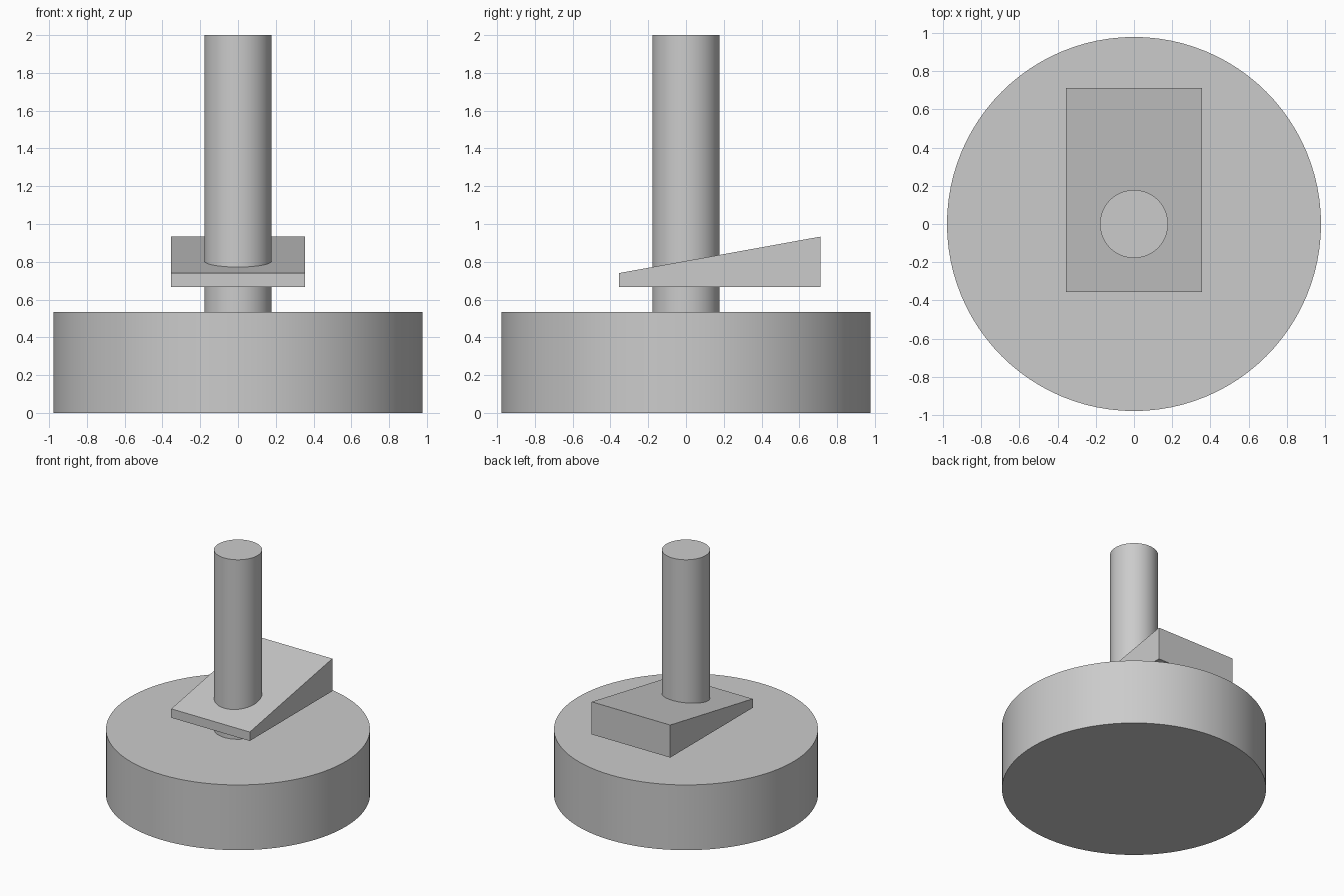
import bpy
import bmesh
import math

cube = bpy.data.objects.get("Cube")
if cube:
    bpy.data.objects.remove(cube, do_unlink=True)

grey = bpy.data.materials.new("plain grey")
grey.use_nodes = True
grey.diffuse_color = (0.6, 0.6, 0.6, 1)
grey.node_tree.nodes["Principled BSDF"].inputs["Base Color"].default_value = (0.6, 0.6, 0.6, 1)


def cylinder(name, radius, bottom, top):
    bpy.ops.mesh.primitive_cylinder_add(
        vertices=96, radius=radius, depth=top - bottom,
        location=(0, 0, (bottom + top) / 2))
    obj = bpy.context.object
    obj.name = name
    obj.data.materials.append(grey)
    bpy.ops.object.shade_smooth_by_angle(angle=math.radians(30))
    return obj


def extruded_profile(name, profile, half_width):
    """Extrude a (y, z) outline along x."""
    bm = bmesh.new()
    face = bm.faces.new([bm.verts.new((-half_width, y, z)) for y, z in profile])
    result = bmesh.ops.extrude_face_region(bm, geom=[face])
    verts = [v for v in result["geom"] if isinstance(v, bmesh.types.BMVert)]
    bmesh.ops.translate(bm, verts=verts, vec=(2 * half_width, 0, 0))
    bmesh.ops.recalc_face_normals(bm, faces=bm.faces)
    mesh = bpy.data.meshes.new(name)
    bm.to_mesh(mesh)
    bm.free()
    mesh.materials.append(grey)
    obj = bpy.data.objects.new(name, mesh)
    bpy.context.collection.objects.link(obj)
    return obj


# Heavy round base and the upright shaft standing on it
cylinder("round_base", 0.978, 0, 0.533)
cylinder("shaft", 0.178, 0.533, 2)

# Sloped plate around the shaft, thin at the front and thick at the back
extruded_profile("wedge_plate",
                 [(-0.355, 0.667), (0.711, 0.667), (0.711, 0.933), (-0.355, 0.74)],
                 0.355)
